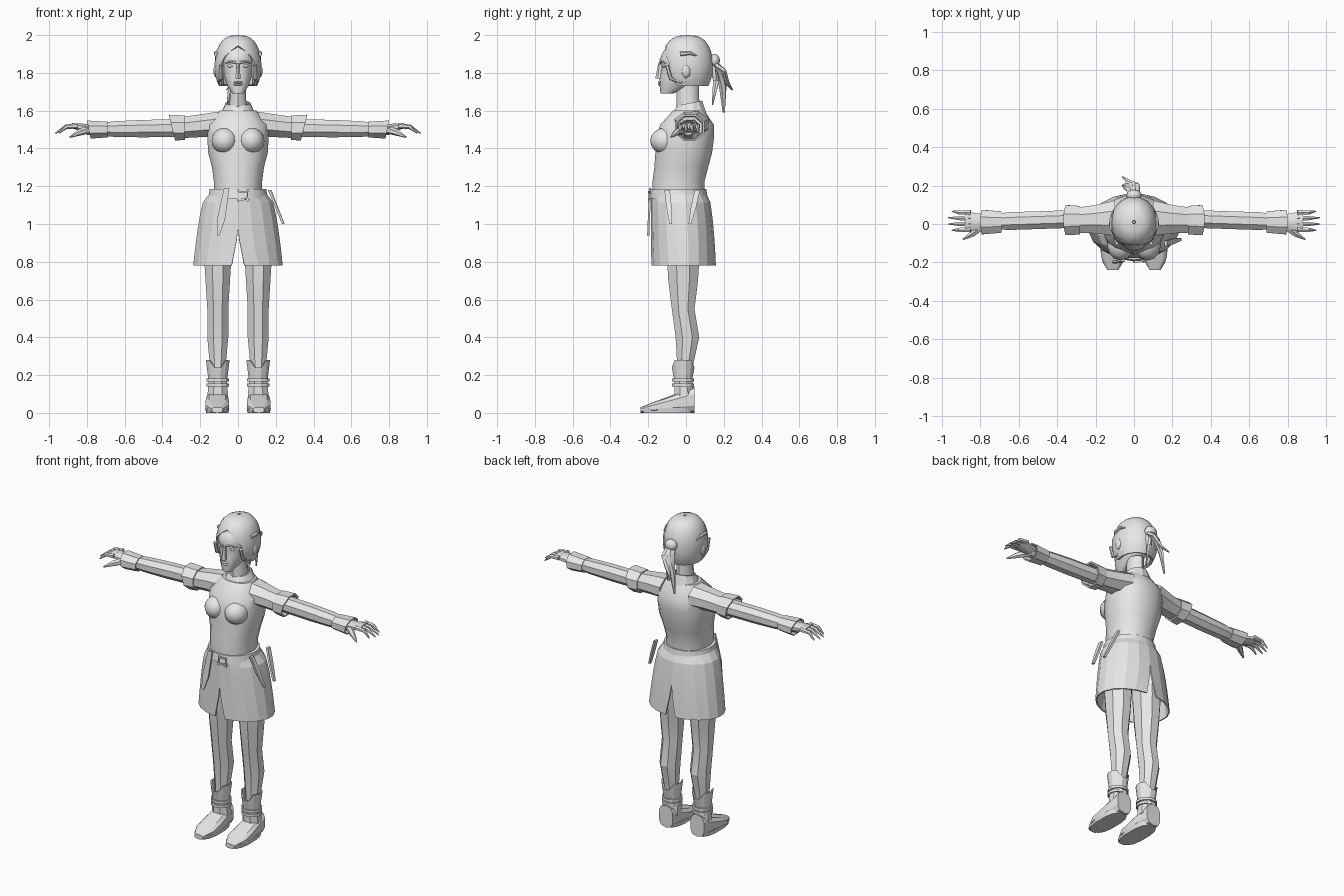
import bpy, bmesh
from math import sin, cos, pi, radians, acos
from mathutils import Vector

if "Cube" in bpy.data.objects:
    bpy.data.objects.remove(bpy.data.objects["Cube"])

GREY = (0.8, 0.8, 0.8, 1)
mat = bpy.data.materials.new("plain_grey")
mat.use_nodes = True
mat.diffuse_color = GREY
mat.node_tree.nodes["Principled BSDF"].inputs["Base Color"].default_value = GREY


def finish(name, bm, mirror=False, angle=28, recalc=True):
    """Turn a bmesh into an object, smooth below the given edge angle."""
    if recalc:
        bmesh.ops.recalc_face_normals(bm, faces=bm.faces)
    bm.normal_update()
    for face in bm.faces:
        face.smooth = True
    for edge in bm.edges:
        edge.smooth = len(edge.link_faces) == 2 and edge.calc_face_angle(0) < radians(angle)
    mesh = bpy.data.meshes.new(name)
    bm.to_mesh(mesh)
    bm.free()
    mesh.materials.append(mat)
    part = bpy.data.objects.new(name, mesh)
    bpy.context.collection.objects.link(part)
    if mirror:
        part.modifiers.new("mirror", 'MIRROR')
    return part


def ring(bm, centre, axis, wide, deep, sides, tilt=0, power=1):
    """Rounded cross-section across one axis, leaning along it by the tilt."""
    first, second = [other for other in range(3) if other != axis]
    verts = []
    for step in range(sides):
        turn = 2 * pi * (step + 0.5) / sides
        c, s = cos(turn), sin(turn)
        across = deep * abs(s) ** power * (1 if s > 0 else -1)
        point = Vector(centre)
        point[first] += wide * abs(c) ** power * (1 if c > 0 else -1)
        point[second] += across
        point[axis] += tilt * across
        verts.append(bm.verts.new(point))
    return verts


def skin(bm, rings, hollow=False):
    """Bridge rings; close the ends with caps or join them into a hollow band."""
    pairs = list(zip(rings, rings[1:]))
    if hollow:
        pairs.append((rings[-1], rings[0]))
    else:
        bm.faces.new(rings[0])
        bm.faces.new(rings[-1])
    for low, high in pairs:
        for i in range(len(low)):
            j = (i + 1) % len(low)
            bm.faces.new((low[i], low[j], high[j], high[i]))


def main_axis(start, end):
    return max(range(3), key=lambda i: abs(end[i] - start[i]))


def sweep(name, start, end, wides, deeps, sides=8, mirror=False, angle=28, power=1):
    """Evenly spaced rings on a straight line from start to end."""
    bm = bmesh.new()
    axis = main_axis(start, end)
    last = len(wides) - 1
    rings = [ring(bm, Vector(start).lerp(Vector(end), i / last), axis, wides[i], deeps[i],
                  sides, power=power) for i in range(last + 1)]
    skin(bm, rings)
    return finish(name, bm, mirror, angle)


def column(name, bottom, top, widths, fronts, backs, x=0, sides=8, mirror=False, angle=28, power=1):
    """Upright form given by evenly spaced half widths, front and back depths."""
    bm = bmesh.new()
    rings = []
    for i, (width, front, back) in enumerate(zip(widths, fronts, backs)):
        z = bottom + (top - bottom) * i / (len(widths) - 1)
        rings.append(ring(bm, (x, (front + back) / 2, z), 2, width, (back - front) / 2,
                          sides, power=power))
    skin(bm, rings)
    return finish(name, bm, mirror, angle)


def band(name, start, end, wide, deep, flare=1, tilt=0, sides=8, mirror=False):
    """Hollow cuff or belt, with its end widened by the flare."""
    bm = bmesh.new()
    axis = main_axis(start, end)
    rings = [ring(bm, centre, axis, wide * scale, deep * scale, sides, lean)
             for centre, scale, lean in ((start, 1, 0), (end, flare, tilt),
                                         (end, flare * 0.87, tilt), (start, 0.87, 0))]
    skin(bm, rings, hollow=True)
    return finish(name, bm, mirror)


def tube(name, points, radius, sides=6, mirror=False, flat=1):
    """Tube through the points, tapering towards its last one."""
    bm = bmesh.new()
    path = [Vector(p) for p in points]
    last = len(path) - 1
    rings = []
    for k, point in enumerate(path):
        turn = (path[min(k + 1, last)] - path[max(k - 1, 0)]).to_track_quat('Z', 'Y')
        verts = ring(bm, (0, 0, 0), 2, radius, radius * flat, sides)
        for v in verts:
            v.co = point + turn @ (v.co * (1 - 0.8 * (k / last) ** 2))
        rings.append(verts)
    skin(bm, rings)
    return finish(name, bm, mirror)


def blob(name, centre, size, mirror=False):
    bm = bmesh.new()
    bmesh.ops.create_uvsphere(bm, u_segments=12, v_segments=8, radius=1)
    for v in bm.verts:
        v.co = Vector(centre) + v.co * Vector(size)
    return finish(name, bm, mirror, angle=40)


def half_shell(name, rows, columns, angle, thickness, ridge=0):
    """Mirrored open shell from rows (z, half width, front, back, front gap, back gap)."""
    bm = bmesh.new()
    grid = []
    for z, width, front, back, gap, back_gap in rows:
        begin, stop = -acos(gap / width), acos(back_gap / width)
        row = []
        for i in range(columns + 1):
            turn = begin + (stop - begin) * i / columns
            swell = 1 + ridge * (i % 2)
            y = (front + back) / 2 + (back - front) / 2 * sin(turn) * swell
            row.append(bm.verts.new((max(0, width * cos(turn)) * swell, y, z)))
        grid.append(row)
    for upper, lower in zip(grid, grid[1:]):
        for i in range(columns):
            bm.faces.new((upper[i], lower[i], lower[i + 1], upper[i + 1]))
    part = finish(name, bm, True, angle, recalc=False)
    part.modifiers.new("thickness", 'SOLIDIFY').thickness = thickness


# Tunic body, bust, collar and neck
column("tunic_body", 1.15, 1.6, (.13, .13, .14, .16, .165, .165, .1),
       (-.18, -.18, -.17, -.165, -.16, -.14, -.07), (.1, .1, .12, .14, .15, .15, .1),
       sides=16, angle=35, power=0.9)
blob("bust", (.07, -.11, 1.44), (.07, .08, .07), mirror=True)
band("collar", (0, .02, 1.59), (0, .02, 1.64), .09, .09, flare=0.75, tilt=0.2, sides=12)
column("neck", 1.58, 1.74, (.06, .045, .045), (-.05, -.05, -.05), (.08, .07, .07), sides=10, angle=40)

# Sleeves, arms and cuffs
sweep("sleeve", (.1, .03, 1.53), (.3, .02, 1.51), (.1, .08, .07), (.07, .065, .06), mirror=True)
band("sleeve_cuff", (.28, .02, 1.51), (.35, .02, 1.51), .08, .07, flare=1.06, tilt=0.25, mirror=True)
sweep("arm", (.2, .03, 1.51), (.8, .01, 1.5), (.05, .05, .05, .05, .035), (.05, .05, .05, .045, .03),
      mirror=True, angle=20)
band("wrist_cuff", (.69, .01, 1.5), (.79, .01, 1.5), .06, .045, flare=1.15, tilt=0.2, mirror=True)

# Hands
sweep("palm", (.76, .01, 1.5), (.88, .015, 1.52), (.035, .045, .05, .05), (.025, .025, .02, .015),
      mirror=True, angle=35)
for i, finger in enumerate(("index", "middle", "ring", "little")):
    y = 0.03 * (i - 1)
    tip = .97 - 0.01 * (i - 1.5) ** 2
    tube(finger + "_finger", [(.85, y, 1.52), (.91, y, 1.515), (tip, y * 1.1, 1.48)], .015, mirror=True)
tube("thumb", [(.79, -.01, 1.5), (.84, -.05, 1.485), (.89, -.08, 1.46)], .022, mirror=True)


# Skirt with slits front and back
def skirt_row(drop):
    z = 1.18 - 0.4 * drop
    spread = drop ** 0.4
    slit = max(0, .95 - z) * 0.2
    return z, .14 + .1 * spread, -.185, .1 + .06 * spread, slit, slit


half_shell("skirt", [skirt_row(k / 6) for k in range(7)], columns=9, angle=12, thickness=.008)

# Belt, buckle and hanging straps
band("belt", (0, -.04, 1.135), (0, -.04, 1.185), .16, .155, flare=0.95, sides=18)
for z in (1.13, 1.17):
    tube("buckle_bar", [(0, -.195, z), (.03, -.195, z), (.06, -.19, z)], .008, sides=4)
for x in (0, .05):
    tube("buckle_side", [(x, -.195, 1.12), (x, -.195, 1.18)], .008, sides=4)
for name, start, end, wides, deeps in (
        ("front_belt_end", (-.06, -.19, 1.19), (-.105, -.2, .94), (.02, .025, .03, .01), [.008] * 4),
        ("side_strap_front", (.165, -.1, 1.18), (.24, -.08, 1), [.01] * 3, (.02, .02, .01)),
        ("side_strap_back", (.17, .06, 1.18), (.24, .02, 1), [.01] * 3, (.02, .02, .01))):
    sweep(name, start, end, wides, deeps, sides=4)

# Legs
ANKLE = .107
column("leg", .1, 1, (.04, .045, .06, .06, .07, .08, .09), (-.05, -.05, -.06, -.08, -.1, -.11, -.1),
       (.03, .04, .075, .05, .07, .08, .08), x=ANKLE, mirror=True, angle=18)

# Boots: shaft, notched cuff, ankle straps, foot and sole
sweep("boot_shaft", (ANKLE, -.01, .08), (ANKLE, -.015, .2), (.06, .05), (.055, .05), mirror=True)
cuff = band("boot_cuff", (ANKLE, -.015, .18), (ANKLE, -.015, .28), .052, .05, flare=1.25,
            sides=12, mirror=True)
for v in cuff.data.vertices:
    if v.co.z > .25 and abs(v.co.x - ANKLE) < .02:
        v.co.z -= .04
for z in (.14, .165):
    band("boot_strap", (ANKLE, -.015, z), (ANKLE, -.015, z + .016), .062, .06, sides=12, mirror=True)
sweep("boot_foot", (.11, .045, .07), (.11, -.24, .015), (.05, .06, .065, .065, .03),
      (.07, .056, .042, .03, .015), sides=10, mirror=True, power=0.7)
sweep("boot_sole", (.11, -.1, 0), (.11, -.1, .025), (.06, .065), (.135, .14), sides=14,
      mirror=True, power=0.75)

# Head and face
column("head", 1.69, 1.96, (.03, .06, .075, .085, .09, .085, .06),
       (-.135, -.14, -.14, -.13, -.14, -.12, -.07), (-.07, .03, .08, .1, .11, .1, .08),
       sides=14, angle=40, power=0.9)
sweep("nose", (0, -.135, 1.85), (0, -.135, 1.77), (.01, .011, .018), (.012, .02, .028),
      sides=6, angle=35)
blob("eye", (.036, -.115, 1.837), (.02, .012, .009), mirror=True)
tube("brow", [(.01, -.135, 1.855), (.04, -.128, 1.86), (.07, -.105, 1.85)], .008, mirror=True)
for lip, z in (("upper_lip", 1.75), ("lower_lip", 1.738)):
    blob(lip, (0, -.138, z), (.024, .011, .006))
blob("ear", (.115, 0, 1.81), (.015, .025, .035), mirror=True)


# Ridged hair cap framing the face
def hair_row(angle):
    z = 1.84 + .16 * cos(angle)
    bulge = sin(angle) ** 0.7
    opening = .088 * min(1, max(0, 1.93 - z) / .07) ** 0.5
    return z, .123 * bulge, .01 - .143 * bulge, .01 + .133 * bulge, opening, 0


half_shell("hair_cap", [hair_row(.02 + .21 * k) for k in range(12)], columns=12, angle=30,
           thickness=.018, ridge=.022)
tube("temple_lock", [(.09, -.1, 1.84), (.092, -.08, 1.77), (.1, -.03, 1.75), (.12, .02, 1.79)],
     .011, mirror=True)
tube("side_lock", [(.115, -.03, 1.9), (.12, .02, 1.905), (.115, .06, 1.89)], .012, mirror=True)

# Tied knot and ponytail strands
blob("hair_knot", (0, .15, 1.865), (.04, .03, .035))
for radius, points in (
        (.032, [(0, .15, 1.85), (-.015, .185, 1.8), (-.04, .195, 1.72), (-.06, .2, 1.59)]),
        (.024, [(.01, .15, 1.85), (.01, .2, 1.81), (-.02, .215, 1.75), (-.06, .245, 1.71)]),
        (.024, [(.01, .14, 1.84), (.02, .16, 1.76), (.03, .14, 1.63)])):
    tube("ponytail_strand", points, radius, flat=0.65)
